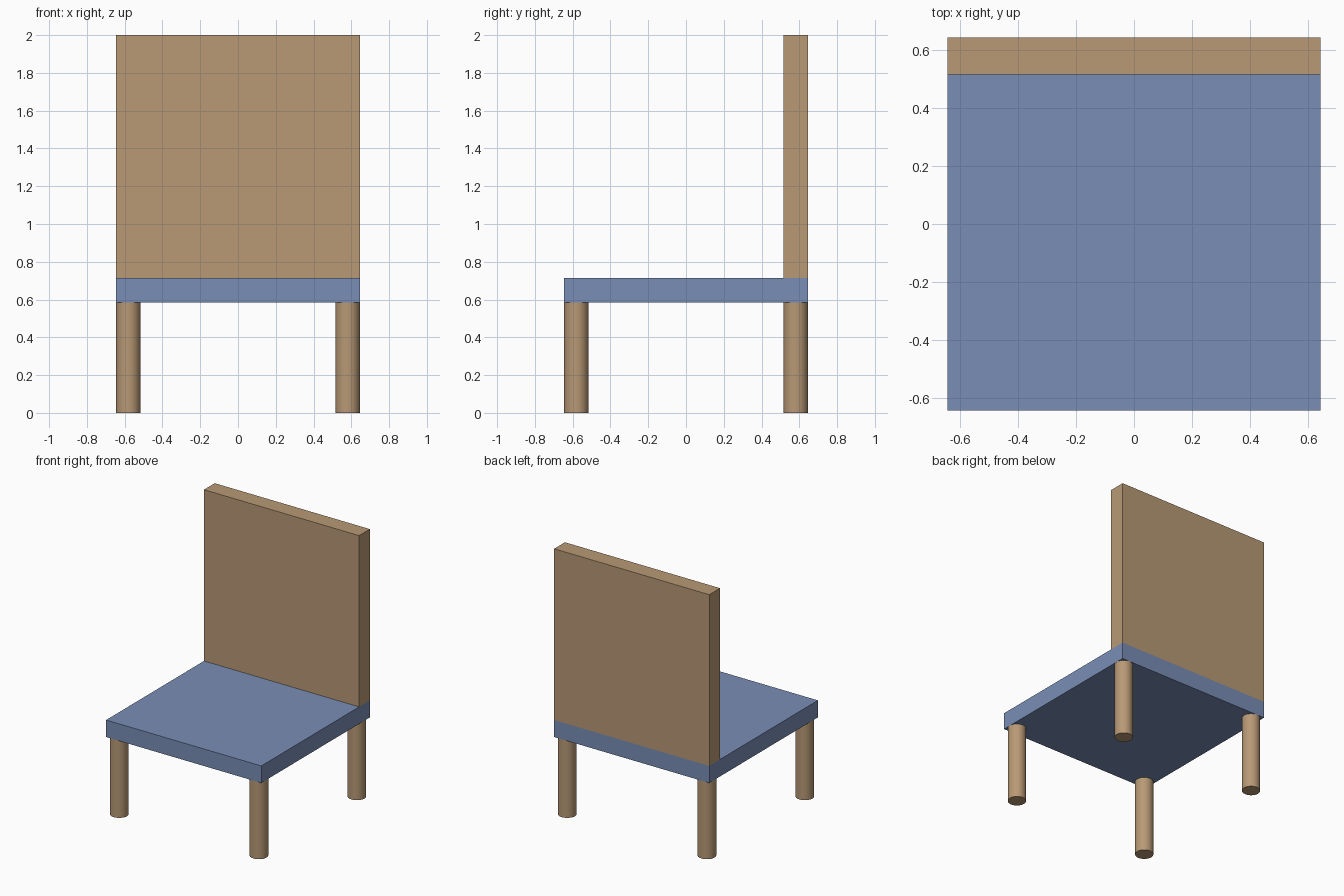
import bpy

if "Cube" in bpy.data.objects:
    bpy.data.objects.remove(bpy.data.objects["Cube"])


def material(name, color):
    m = bpy.data.materials.new(name)
    m.diffuse_color = color
    m.use_nodes = True
    m.node_tree.nodes["Principled BSDF"].inputs["Base Color"].default_value = m.diffuse_color
    return m


wood = material("wood", (0.48, 0.32, 0.18, 1))
blue = material("blue_seat", (0.19, 0.27, 0.46, 1))

HALF = 0.645       # half width and depth
SEAT_BOTTOM, SEAT_TOP = 0.585, 0.713
THICK = 0.128      # backrest thickness and leg diameter


def box(name, lo, hi, mat):
    bpy.ops.mesh.primitive_cube_add(size=1, location=[(a + b) / 2 for a, b in zip(lo, hi)])
    ob = bpy.context.object
    ob.name = name
    ob.scale = [b - a for a, b in zip(lo, hi)]
    bpy.ops.object.transform_apply(location=False, rotation=False, scale=True)
    ob.data.materials.append(mat)
    return ob


# Seat slab and upright backrest standing on its rear edge
box("seat", (-HALF, -HALF, SEAT_BOTTOM), (HALF, HALF, SEAT_TOP), blue)
box("backrest", (-HALF, HALF - THICK, SEAT_TOP), (HALF, HALF, 2.0), wood)

# Four round legs, flush with the seat edges
r = THICK / 2
for side, sx in (("left", -1), ("right", 1)):
    for end, sy in (("front", -1), ("back", 1)):
        bpy.ops.mesh.primitive_cylinder_add(
            vertices=32, radius=r, depth=SEAT_BOTTOM,
            location=(sx * (HALF - r), sy * (HALF - r), SEAT_BOTTOM / 2))
        leg = bpy.context.object
        leg.name = f"{end}_{side}_leg"
        leg.data.materials.append(wood)
        bpy.ops.object.shade_smooth_by_angle()
